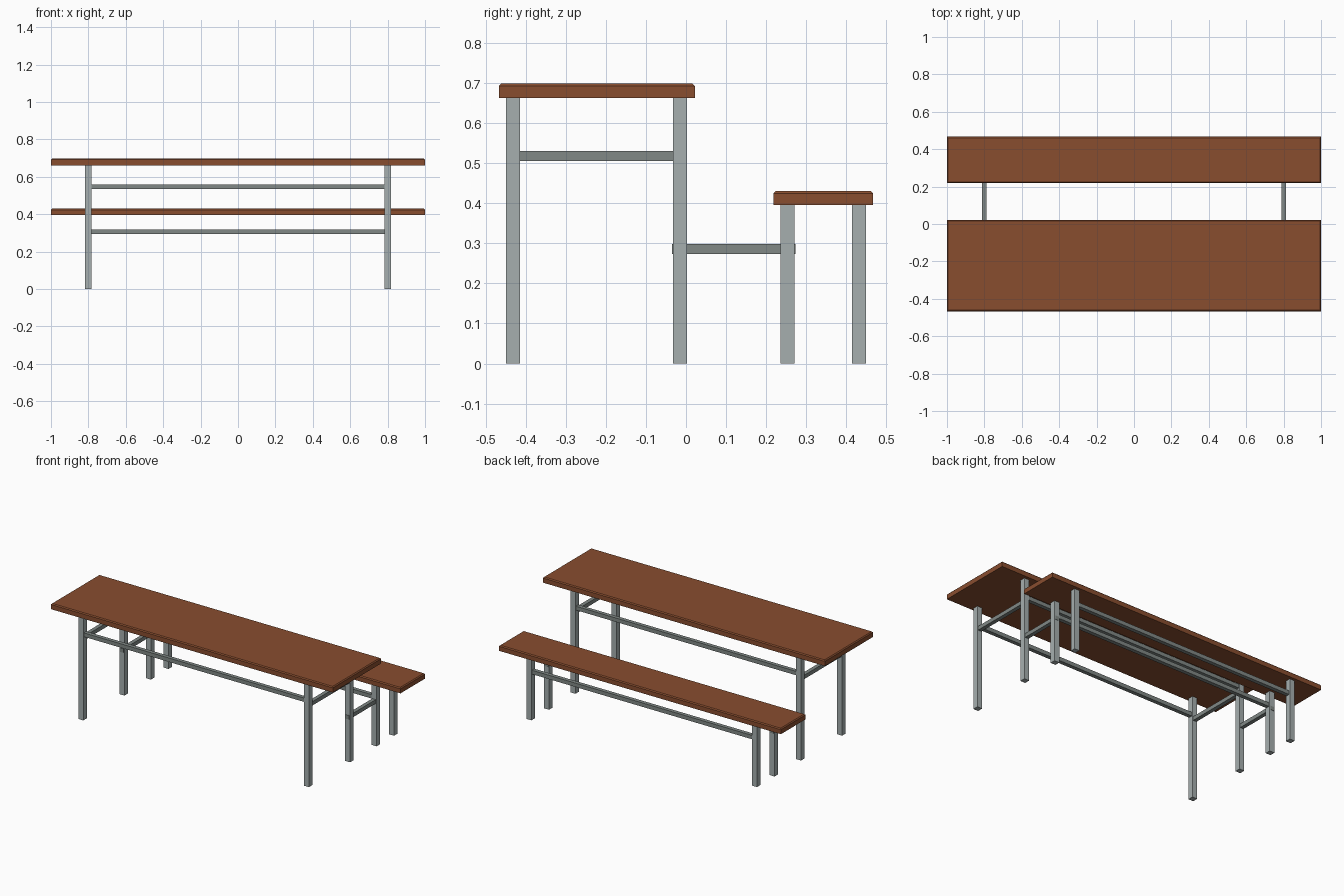
import bpy, bmesh

if "Cube" in bpy.data.objects:
    bpy.data.objects.remove(bpy.data.objects["Cube"])


def material(name, rgb):
    m = bpy.data.materials.new(name)
    m.diffuse_color = (*rgb, 1)
    m.use_nodes = True
    m.node_tree.nodes["Principled BSDF"].inputs["Base Color"].default_value = m.diffuse_color
    return m


WOOD = material("brown_wood", (0.25, 0.075, 0.028))
STEEL = material("light_steel", (0.38, 0.43, 0.43))
RAIL = material("dark_steel", (0.22, 0.25, 0.24))


def box(name, x, y, z, mat, chamfer=0):
    """Box from (min, max) ranges, optionally chamfered along its top rim."""
    bm = bmesh.new()
    bmesh.ops.create_cube(bm, size=1)
    for v in bm.verts:
        v.co = [r[0] if c < 0 else r[1] for c, r in zip(v.co, (x, y, z))]
    if chamfer:
        rim = [e for e in bm.edges if all(v.co.z > z[1] - 1e-5 for v in e.verts)]
        bmesh.ops.bevel(bm, geom=rim, offset=chamfer, segments=1,
                        affect='EDGES', profile=0.5)
    me = bpy.data.meshes.new(name)
    bm.to_mesh(me)
    bm.free()
    me.materials.append(mat)
    ob = bpy.data.objects.new(name, me)
    bpy.context.collection.objects.link(ob)
    return ob


def around(c, size):
    return (c - size / 2, c + size / 2)


LEG, BAR, LEG_X = 0.035, 0.025, 0.8
INNER = LEG_X - LEG / 2

# Wooden boards
box("table_top", (-1, 1), (-0.467, 0.022), (0.662, 0.698), WOOD, 0.006)
box("bench_seat", (-1, 1), (0.218, 0.467), (0.395, 0.43), WOOD, 0.006)

# Leg rows: name, y centre, leg height, long rail height
rows = [("table_front", -0.432, 0.662, 0.547),
        ("table_back", -0.015, 0.662, 0.547),
        ("bench_front", 0.253, 0.395, 0.307),
        ("bench_back", 0.431, 0.395, 0.307)]
for name, y, top, rail_z in rows:
    for side, s in (("left", -1), ("right", 1)):
        box(f"{name}_leg_{side}", around(s * LEG_X, LEG), around(y, LEG), (0, top), STEEL)
    box(f"{name}_long_rail", (-INNER, INNER), around(y, BAR), around(rail_z, BAR), RAIL)

# Cross rails under the table, and bars joining table to bench
for side, s in (("left", -1), ("right", 1)):
    x = around(s * LEG_X, BAR)
    box(f"table_cross_rail_{side}", x, (-0.415, -0.032), around(0.518, BAR), RAIL)
    box(f"bench_connector_{side}", x, (-0.035, 0.273), around(0.286, BAR), RAIL)
